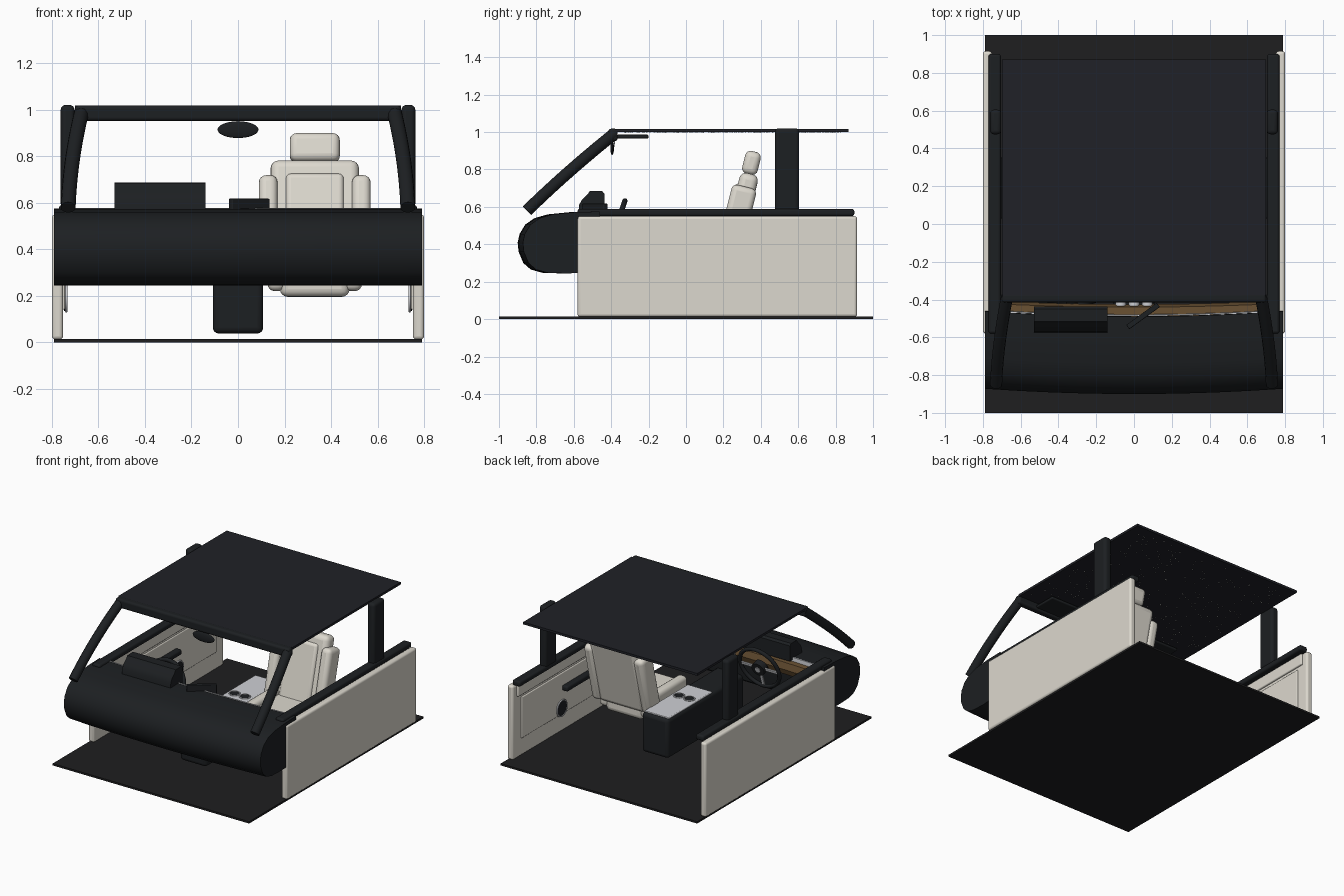
import bpy, bmesh, math, random
from mathutils import Vector, Matrix

if "Cube" in bpy.data.objects:
    bpy.data.objects.remove(bpy.data.objects["Cube"])

def mat(name, c):
    m = bpy.data.materials.new(name)
    m.diffuse_color = (*c, 1)
    m.use_nodes = True
    m.node_tree.nodes["Principled BSDF"].inputs["Base Color"].default_value = m.diffuse_color
    return m

BLACK = mat("black_leather", (0.012, 0.014, 0.016))
CARPET = mat("carpet", (0.013, 0.013, 0.014))
ROOF = mat("roof_cloth", (0.014, 0.015, 0.02))
CREAM = mat("cream_leather", (0.72, 0.69, 0.62))
WOOD = mat("wood", (0.13, 0.075, 0.03))
METAL = mat("metal", (0.62, 0.63, 0.66))
STAR = mat("star", (0.9, 0.9, 0.85))

def finish(name, bm, material, bevel=0, smooth=True, loc=(0, 0, 0), rot=(0, 0, 0)):
    bmesh.ops.recalc_face_normals(bm, faces=bm.faces)
    me = bpy.data.meshes.new(name)
    bm.to_mesh(me)
    bm.free()
    ob = bpy.data.objects.new(name, me)
    bpy.context.collection.objects.link(ob)
    me.materials.append(material)
    ob.location, ob.rotation_euler = loc, [math.radians(a) for a in rot]
    if bevel:
        b = ob.modifiers.new("bevel", 'BEVEL')
        b.width, b.segments = bevel, 4
    if smooth:
        bpy.ops.object.select_all(action='DESELECT')
        ob.select_set(True)
        bpy.context.view_layer.objects.active = ob
        bpy.ops.object.shade_smooth_by_angle(angle=math.radians(35))
    return ob

def box(name, c, s, material, bevel=0.0, rot=(0, 0, 0)):
    bm = bmesh.new()
    bmesh.ops.create_cube(bm, size=1)
    bmesh.ops.scale(bm, vec=s, verts=bm.verts)
    return finish(name, bm, material, bevel, True, c, rot)

def span(name, x, y, z, material, bevel=0.0):
    lo, hi = Vector((x[0], y[0], z[0])), Vector((x[1], y[1], z[1]))
    return box(name, (lo + hi) / 2, [abs(v) for v in hi - lo], material, bevel)

def disc(name, c, r, depth, material, rot=(0, 0, 0)):
    bm = bmesh.new()
    bmesh.ops.create_cone(bm, cap_ends=True, segments=32, radius1=r, radius2=r, depth=depth)
    return finish(name, bm, material, 0, True, c, rot)

def ring(name, c, R, r, material, rot=(0, 0, 0)):
    bpy.ops.mesh.primitive_torus_add(major_radius=R, minor_radius=r, major_segments=48,
                                     minor_segments=12, location=c,
                                     rotation=[math.radians(a) for a in rot])
    ob = bpy.context.object
    ob.name = name
    ob.data.materials.append(material)
    bpy.ops.object.shade_smooth()
    return ob

def loft(name, profile, xs, material, bow=0.0):
    """Sweep a (y, z) profile along x; bow pulls the y of the ends backwards."""
    bm = bmesh.new()
    rows = []
    for x in xs:
        k = bow * (x / 0.79) ** 2
        rows.append([bm.verts.new((x, y + k, z)) for y, z in profile])
    n = len(profile)
    for a, b in zip(rows, rows[1:]):
        for i in range(n):
            bm.faces.new((a[i], a[(i + 1) % n], b[(i + 1) % n], b[i]))
    bm.faces.new(rows[0])
    bm.faces.new(rows[-1])
    return finish(name, bm, material)

def tube(name, pts, r, material):
    cu = bpy.data.curves.new(name, 'CURVE')
    cu.dimensions, cu.bevel_depth, cu.bevel_resolution, cu.use_fill_caps = '3D', r, 4, True
    s = cu.splines.new('NURBS')
    s.points.add(len(pts) - 1)
    for p, co in zip(s.points, pts):
        p.co = (*co, 1)
    s.use_endpoint_u, s.order_u = True, 3
    ob = bpy.data.objects.new(name, cu)
    bpy.context.collection.objects.link(ob)
    cu.materials.append(material)
    return ob

# floor and roof
span("floor", (-.79, .79), (-1, 1), (0, .014), CARPET)
span("roof", (-.70, .70), (-.375, .87), (1.0, 1.017), ROOF)
span("windscreen_header", (-.70, .70), (-.415, -.365), (.952, 1.018), BLACK, .015)

# star lights in the headliner
random.seed(4)
bm = bmesh.new()
for _ in range(320):
    p = Vector((random.uniform(-.66, .66), random.uniform(-.33, .83), .9995))
    bmesh.ops.create_icosphere(bm, subdivisions=1, radius=random.uniform(.0015, .0035),
                               matrix=Matrix.Translation(p))
finish("star_lights", bm, STAR, smooth=False)

# doors, pillars and visors on both sides
for s, side in ((-1, "left"), (1, "right")):
    span(side + "_door", (s * .752, s * .80), (-.58, .915), (.012, .55), CREAM, .015)
    span(side + "_door_upper_panel", (s * .738, s * .76), (-.5, .87), (.46, .545), CREAM, .008)
    span(side + "_door_insert", (s * .744, s * .76), (-.42, .82), (.14, .44), CREAM, .006)
    span(side + "_door_cap", (s * .705, s * .77), (-.58, .90), (.55, .59), BLACK, .014)
    span(side + "_armrest", (s * .70, s * .75), (.02, .36), (.31, .35), BLACK, .014)
    disc(side + "_speaker", (s * .742, .37, .19), .055, .012, BLACK, (0, 90, 0))
    ring(side + "_speaker_ring", (s * .738, .37, .19), .057, .005, METAL, (0, 90, 0))
    span(side + "_b_pillar", (s * .703, s * .762), (.475, .605), (.575, 1.02), BLACK, .02)
    tube(side + "_a_pillar", [(s * .73, -.85, .58), (s * .722, -.64, .785), (s * .672, -.385, .99)],
         .032, BLACK)
    span(side + "_sun_visor", (s * .13, s * .55), (-.37, -.2), (.966, .986), BLACK, .008)

# dashboard body, rounded towards the front
dash = [(-.49, .575), (-.62, .572), (-.74, .56), (-.81, .54), (-.86, .505), (-.89, .455), (-.9, .41),
        (-.895, .36), (-.87, .30), (-.83, .265), (-.77, .248), (-.66, .244), (-.56, .25), (-.50, .29), (-.48, .42)]
xs = [-.79 + 1.58 * i / 24 for i in range(25)]
loft("dashboard", dash, xs, BLACK, .028)
trim_x = [x * .93 for x in xs]
loft("wood_trim", [(-.50, .552), (-.44, .545), (-.425, .50), (-.44, .46), (-.50, .45)], trim_x, WOOD, .02)
loft("metal_strip", [(-.487, .578), (-.48, .578), (-.478, .545), (-.487, .545)], trim_x, METAL, .025)
for x in (-.07, 0, .07):
    disc("air_vent", (x, -.425, .505), .028, .02, METAL, (90, 0, 0))
    disc("air_vent_core", (x, -.42, .505), .021, .02, BLACK, (90, 0, 0))

# instrument hood and centre display
loft("instrument_hood", [(-.575, .56), (-.572, .61), (-.555, .64), (-.528, .665), (-.515, .684),
                         (-.45, .686), (-.437, .672), (-.437, .56)], [-.53, -.14], BLACK)
box("centre_display", (.048, -.487, .56), (.20, .028, .115), BLACK, .005, (0, 0, 36))

# steering wheel: built flat, facing the driver
wc, wr = Vector((-.33, -.375, .485)), (72, 0, 0)
W = Matrix.Translation(wc) @ Matrix.Rotation(math.radians(72), 4, 'X')
ring("steering_wheel_rim", wc, .155, .014, BLACK, wr)
disc("steering_wheel_hub", wc, .05, .045, BLACK, wr)
disc("steering_wheel_badge_disc", W @ Vector((0, 0, -.024)), .02, .006, METAL, wr)
for a in (0, 180, 270):
    d = Vector((math.cos(math.radians(a)), math.sin(math.radians(a)), 0)) * .095
    size = (.11, .025, .012) if a != 270 else (.025, .11, .012)
    box("steering_wheel_spoke", W @ d, size, METAL, .004, wr)
tube("steering_column", [wc, wc + Vector((0, -.08, -.02)), wc + Vector((0, -.16, -.04))], .03, BLACK)

# centre console with cup holders
span("console", (-.108, .108), (-.52, .36), (.038, .325), BLACK, .025)
span("console_plate", (-.098, .098), (-.16, .34), (.318, .332), METAL, .005)
for x in (-.042, .042):
    disc("cup_holder", (x, .02, .332), .034, .006, BLACK)
    ring("cup_holder_ring", (x, .02, .334), .035, .004, METAL)

# passenger seat
sx, lean = .33, (-14, 0, 0)
box("seat_cushion", (sx, .02, .265), (.30, .46, .14), CREAM, .035)
box("seat_back", (sx, .28, .525), (.38, .10, .52), CREAM, .035, lean)
box("seat_back_pad", (sx, .235, .51), (.25, .05, .44), CREAM, .022, lean)
box("headrest", (sx, .35, .835), (.215, .085, .125), CREAM, .03, lean)
for s in (-1, 1):
    box("seat_cushion_bolster", (sx + s * .165, .02, .295), (.075, .46, .15), CREAM, .03)
    box("seat_back_bolster", (sx + s * .20, .262, .495), (.08, .135, .44), CREAM, .03, lean)
    tube("headrest_post", [(sx + s * .05, .325, .74), (sx + s * .05, .335, .77), (sx + s * .05, .345, .81)],
         .008, METAL)

# rear-view mirror
bm = bmesh.new()
bmesh.ops.create_uvsphere(bm, u_segments=32, v_segments=16, radius=1)
bmesh.ops.scale(bm, vec=(.088, .01, .036), verts=bm.verts)
finish("mirror", bm, BLACK, loc=(0, -.395, .914))
tube("mirror_stem", [(0, -.39, .92), (0, -.385, .94), (0, -.385, .97)], .006, METAL)
